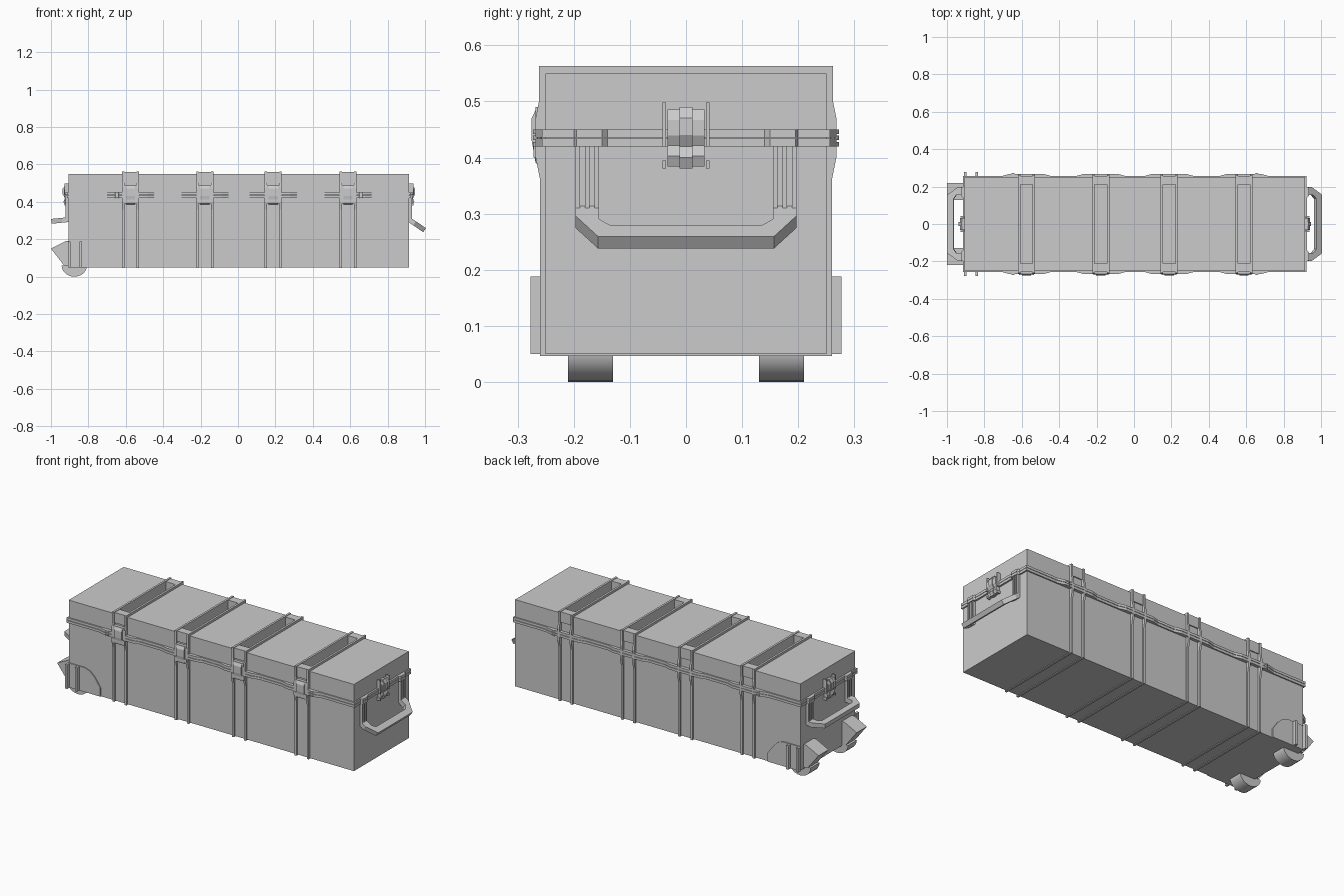
import bpy, bmesh, math
from mathutils import Vector

if "Cube" in bpy.data.objects:
    bpy.data.objects.remove(bpy.data.objects["Cube"])

grey = bpy.data.materials.new("light_grey")
grey.use_nodes = True
COLOUR = (0.6, 0.6, 0.6, 1)
grey.diffuse_color = COLOUR
grey.node_tree.nodes["Principled BSDF"].inputs["Base Color"].default_value = COLOUR


def prism(name, points, place, lo, hi):
    """Extrude a 2D outline from lo to hi; place(a, b, h) gives the 3D point."""
    bm = bmesh.new()
    rings = [[bm.verts.new(place(a, b, h)) for a, b in points] for h in (lo, hi)]
    bm.faces.new(rings[0])
    bm.faces.new(rings[1])
    n = len(points)
    for i in range(n):
        j = (i + 1) % n
        bm.faces.new((rings[0][i], rings[0][j], rings[1][j], rings[1][i]))
    bmesh.ops.recalc_face_normals(bm, faces=bm.faces)
    mesh = bpy.data.meshes.new(name)
    bm.to_mesh(mesh)
    bm.free()
    mesh.materials.append(grey)
    ob = bpy.data.objects.new(name, mesh)
    bpy.context.collection.objects.link(ob)
    return ob


def along_x(a, b, h): return Vector((h, a, b))
def along_y(a, b, h): return Vector((a, h, b))
def along_z(a, b, h): return Vector((a, b, h))


def box(name, x, y, z):
    return prism(name, [(x[0], y[0]), (x[1], y[0]), (x[1], y[1]), (x[0], y[1])],
                 along_z, *z)


def span(a, b):
    return (min(a, b), max(a, b))


X0, X1, HALF, BASE, TOP = -0.905, 0.915, 0.25, 0.05, 0.55
STRAPS = [-0.575, -0.177, 0.188, 0.588]
GAP = 0.033

# Case body with a trench across the lid at each strap
outline = [(X0, BASE), (X0, TOP)]
for c in STRAPS:
    outline += [(c - GAP, TOP), (c - GAP, TOP - 0.045),
                (c + GAP, TOP - 0.045), (c + GAP, TOP)]
outline += [(X1, TOP), (X1, BASE)]
prism("case_body", outline, along_y, -HALF, HALF)

# Rib pairs, trench ends and front clasps
for c in STRAPS:
    for s in (-1, 1):
        x = c + s * 0.039
        rib = [(-0.262, 0.563), (0.262, 0.563), (0.262, 0.5), (0.268, 0.47),
               (0.268, 0.4), (0.26, 0.36), (0.26, 0.046), (-0.26, 0.046),
               (-0.26, 0.36), (-0.268, 0.4), (-0.268, 0.47), (-0.262, 0.5)]
        prism("strap_rib", rib, along_x, x - 0.006, x + 0.006)
        box("trench_end", (c - GAP, c + GAP), span(s * 0.21, s * 0.256), (0.5, 0.56))
    box("clasp_base", (c - 0.036, c + 0.036), (-0.268, -0.24), (0.39, 0.49))
    hook = [(-0.25, 0.485), (-0.268, 0.485), (-0.275, 0.47), (-0.275, 0.43),
            (-0.268, 0.39), (-0.25, 0.385)]
    prism("clasp_lever", hook, along_x, c - 0.025, c + 0.025)
    box("clasp_bar", (c - 0.04, c + 0.04), (-0.272, -0.25), (0.40, 0.42))

# Scalloped rim bands either side of the lid seam
side = []
for c in STRAPS:
    side += [(c - 0.13, 0.257), (c - 0.09, 0.268), (c + 0.09, 0.268), (c + 0.13, 0.257)]
end = [(0.008, 0.257), (0.008, 0.2), (0.02, 0.195), (0.02, 0.15), (0.01, 0.14)]
right = [(X1 + d, y) for d, y in end]
right += [(x, -y) for x, y in reversed(right)]
left = [(X0 - d, -y) for d, y in end]
left += [(x, -y) for x, y in reversed(left)]
rim = side + right + [(x, -y) for x, y in reversed(side)] + left
prism("lower_rim", rim, along_z, 0.42, 0.434)
prism("upper_rim", rim, along_z, 0.436, 0.45)

# Ridged pins on the rim
for x in (-0.647, 0.657):
    for y in (-0.265, 0.265):
        for z in (0.42, 0.431, 0.442):
            ring = [(x + 0.011 * math.cos(t * math.pi / 6),
                     y + 0.008 * math.sin(t * math.pi / 6)) for t in range(12)]
            prism("rim_pin", ring, along_z, z, z + 0.008)

# End latches, handle mounts and carrying handles
for s, xe, slope in ((1, X1, 0.68), (-1, X0, 0.1)):
    latch = [(0, 0.49), (0.018, 0.49), (0.032, 0.47), (0.032, 0.44), (0.02, 0.42),
             (0.028, 0.40), (0.018, 0.38), (0, 0.38)]
    prism("end_latch", [(xe + s * a, z) for a, z in latch], along_y, -0.012, 0.012)
    prism("latch_body", [(xe + s * a * 0.8, 0.435 + (z - 0.435) * 0.92) for a, z in latch],
          along_y, -0.033, 0.033)
    for t in (-1, 1):
        for z in ((0.42, 0.498), (0.38, 0.395)):
            box("latch_guard", span(xe, xe + s * 0.022), span(t * 0.036, t * 0.042), z)
        box("handle_mount", span(xe - s * 0.01, xe + s * 0.01),
            span(t * 0.155, t * 0.197), (0.3, 0.42))
        for y in (0.159, 0.176, 0.193):
            box("mount_ridge", span(xe, xe + s * 0.016),
                span(t * (y - 0.004), t * (y + 0.004)), (0.3, 0.42))
    direction = Vector((s, 0, -slope)).normalized()
    normal = Vector((slope * s, 0, 1)).normalized()
    reach = 0.1 if s > 0 else 0.093
    half = [(0, 0.197), (0.035, 0.197), (reach, 0.157)]
    inner = [(reach - 0.035, 0.135), (0.045, 0.155), (0, 0.155)]
    grip = (half + [(u, -y) for u, y in reversed(half)]
            + [(u, -y) for u, y in reversed(inner)] + inner)
    start = Vector((xe, 0, 0.305))

    def on_handle(u, y, h):
        return start + direction * u + normal * h + Vector((0, y, 0))
    prism("carry_handle", grip, on_handle, -0.013, 0.013)

# Wheels, housings and arched side guards at the left-hand end of the front
wheels = []
for s in (-1, 1):
    housing = [(-1.0, 0.15), (-0.92, 0.19), (-0.88, 0.19), (-0.86, 0.05), (-0.93, 0.06)]
    prism("wheel_housing", housing, along_y, *span(s * 0.128, s * 0.22))
    tread = [(-0.875 + 0.068 * math.cos(a * math.pi / 12),
              0.06 - 0.06 * math.sin(a * math.pi / 12)) for a in range(13)]
    wheels.append(prism("wheel", tread, along_y, *span(s * 0.13, s * 0.21)))
    arch = [(X0, BASE), (X0, 0.19), (-0.8, 0.19), (-0.765, 0.178), (-0.735, 0.15),
            (-0.70, 0.10), (-0.70, BASE)]
    prism("side_guard", arch, along_y, *span(s * 0.24, s * 0.256))
    for x in (-0.903, -0.84):
        box("guard_fin", (x - 0.007, x + 0.007), span(s * 0.25, s * 0.277), (BASE, 0.188))

bpy.ops.object.select_all(action='DESELECT')
for ob in wheels:
    ob.select_set(True)
bpy.context.view_layer.objects.active = wheels[0]
bpy.ops.object.shade_smooth_by_angle(angle=math.radians(35))
